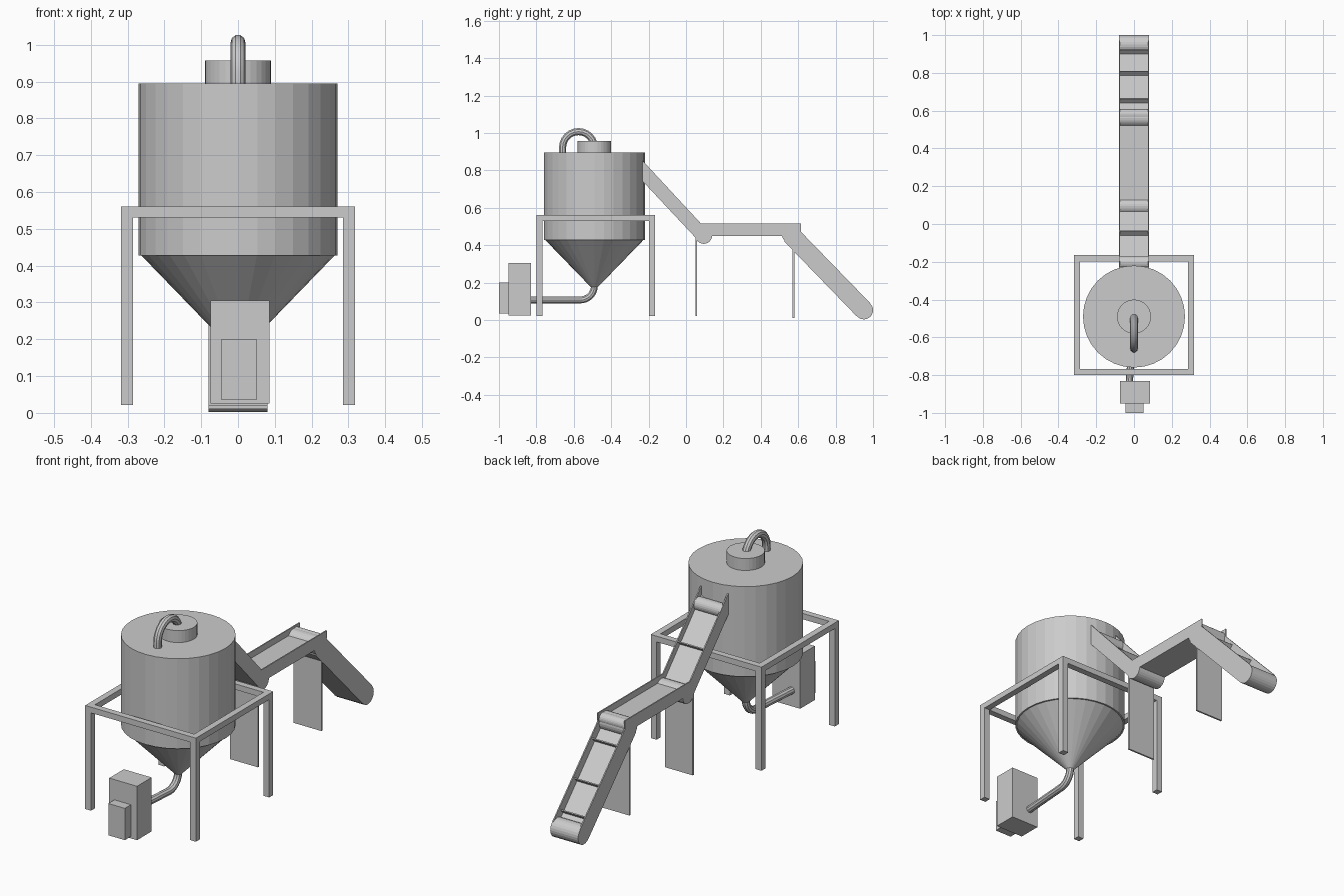
import bpy, bmesh
from math import pi, sin, cos
from mathutils import Matrix

if "Cube" in bpy.data.objects:
    bpy.data.objects.remove(bpy.data.objects["Cube"])

TY = -0.49   # tank axis
HW = 0.08    # conveyor half width


def finish(name, bm):
    bmesh.ops.recalc_face_normals(bm, faces=bm.faces)
    me = bpy.data.meshes.new(name)
    bm.to_mesh(me)
    bm.free()
    ob = bpy.data.objects.new(name, me)
    bpy.context.collection.objects.link(ob)
    return ob


def prism(name, pts, x0, x1):
    """Extrude a (y, z) outline along x."""
    bm = bmesh.new()
    face = bm.faces.new([bm.verts.new((x0, y, z)) for y, z in pts])
    ext = bmesh.ops.extrude_face_region(bm, geom=[face])["geom"]
    verts = [v for v in ext if isinstance(v, bmesh.types.BMVert)]
    bmesh.ops.translate(bm, verts=verts, vec=(x1 - x0, 0, 0))
    return finish(name, bm)


def box(name, x0, x1, y0, y1, z0, z1):
    return prism(name, [(y0, z0), (y1, z0), (y1, z1), (y0, z1)], x0, x1)


def lathe(name, r0, r1, z0, z1, sides=32):
    bm = bmesh.new()
    bmesh.ops.create_cone(bm, cap_ends=True, segments=sides, radius1=r0, radius2=r1,
                          depth=z1 - z0, matrix=Matrix.Translation((0, TY, (z0 + z1) / 2)))
    return finish(name, bm)


def roller(name, y, z, r):
    pts = [(y + r * cos(2 * pi * i / 24), z + r * sin(2 * pi * i / 24)) for i in range(24)]
    return prism(name, pts, -HW, HW)


def tube(name, pts, r):
    cu = bpy.data.curves.new(name, "CURVE")
    cu.dimensions = "3D"
    cu.bevel_depth, cu.bevel_resolution, cu.use_fill_caps = r, 3, True
    sp = cu.splines.new("POLY")
    sp.points.add(len(pts) - 1)
    for p, co in zip(sp.points, pts):
        p.co = (*co, 1)
    ob = bpy.data.objects.new(name, cu)
    bpy.context.collection.objects.link(ob)
    bpy.ops.object.select_all(action="DESELECT")
    bpy.context.view_layer.objects.active = ob
    ob.select_set(True)
    bpy.ops.object.convert(target="MESH")
    bpy.ops.object.shade_smooth_by_angle()


# Tank, hopper cone and lid
lathe("tank_body", 0.27, 0.27, 0.427, 0.895)
lathe("hopper_cone", 0.018, 0.265, 0.175, 0.43)
lathe("tank_lid", 0.09, 0.09, 0.893, 0.957)

# Arched vent pipe on the lid
arc = [i * pi / 12 for i in range(13)]
tube("vent_pipe", [(0, -0.49, 0.89)] +
     [(0, -0.575 + 0.085 * cos(a), 0.922 + 0.085 * sin(a)) for a in arc] +
     [(0, -0.66, 0.89)], 0.02)

# Discharge pipe bending from the cone to the blower box
tube("discharge_pipe", [(0, TY, 0.2)] +
     [(-0.005 * i / 8, TY - 0.075 + 0.075 * cos(i * pi / 16), 0.182 - 0.075 * sin(i * pi / 16))
      for i in range(9)] + [(-0.025, -0.84, 0.107)], 0.019)
box("blower_box", -0.075, 0.085, -0.95, -0.83, 0.025, 0.305)
box("control_box", -0.045, 0.05, -1.0, -0.95, 0.035, 0.2)

# Square support frame
FX, F0, F1, T = 0.318, -0.80, -0.165, 0.033
for s, side in ((-1, "left"), (1, "right")):
    xa, xb = sorted((s * FX, s * (FX - T)))
    box(side + "_frame_beam", xa, xb, F0, F1, 0.53, 0.56)
    for y, end in ((F0, "front"), (F1 - T, "back")):
        box(f"{end}_{side}_leg", xa, xb, y, y + T, 0.022, 0.53)
for y, end in ((F0, "front"), (F1 - T, "back")):
    box(end + "_frame_beam", -FX + T, FX - T, y, y + T, 0.53, 0.56)

# Conveyor side plates: upper incline, level run, lower incline
plates = {
    "upper": [(-0.235, 0.855), (0.085, 0.51), (0.06, 0.43), (-0.235, 0.745)],
    "level": [(0.08, 0.515), (0.615, 0.515), (0.615, 0.475), (0.59, 0.45), (0.06, 0.45)],
    "lower": [(0.575, 0.512), (0.985, 0.09), (0.912, 0.02), (0.525, 0.42)],
}
for part, pts in plates.items():
    prism(part + "_left_plate", pts, -HW, -HW + 0.006)
    prism(part + "_right_plate", pts, HW - 0.006, HW)

# Recessed belts
belts = {
    "upper": [(-0.235, 0.81), (0.075, 0.475), (0.06, 0.43), (-0.235, 0.745)],
    "level": [(0.06, 0.483), (0.59, 0.483), (0.59, 0.45), (0.06, 0.45)],
    "lower": [(0.553, 0.475), (0.95, 0.06), (0.912, 0.02), (0.525, 0.42)],
}
for part, pts in belts.items():
    prism(part + "_belt", pts, -HW + 0.006, HW - 0.006)

# Rollers at the bends and ends
for name, y, z, r in (("lower_bend", 0.095, 0.452, 0.045), ("upper_bend", 0.56, 0.458, 0.047),
                      ("foot", 0.951, 0.052, 0.049), ("level_end", 0.58, 0.478, 0.028),
                      ("head", -0.205, 0.772, 0.034)):
    roller(name + "_roller", y, z, r)

# Cleats standing square to the sloping belts
for i, (y, z) in enumerate(((-0.06, 0.62), (0.64, 0.384), (0.785, 0.232), (0.9, 0.112))):
    n, t = (0.022, 0.021), (0.004, -0.004)
    prism(f"belt_cleat_{i + 1}",
          [(y, z), (y + n[0], z + n[1]), (y + n[0] + t[0], z + n[1] + t[1]), (y + t[0], z + t[1])],
          -HW + 0.006, HW - 0.006)

# Thin plate supports under the conveyor
box("inner_support", -HW, HW, 0.05, 0.059, 0.02, 0.45)
box("outer_support", -HW, HW, 0.57, 0.579, 0.01, 0.46)
